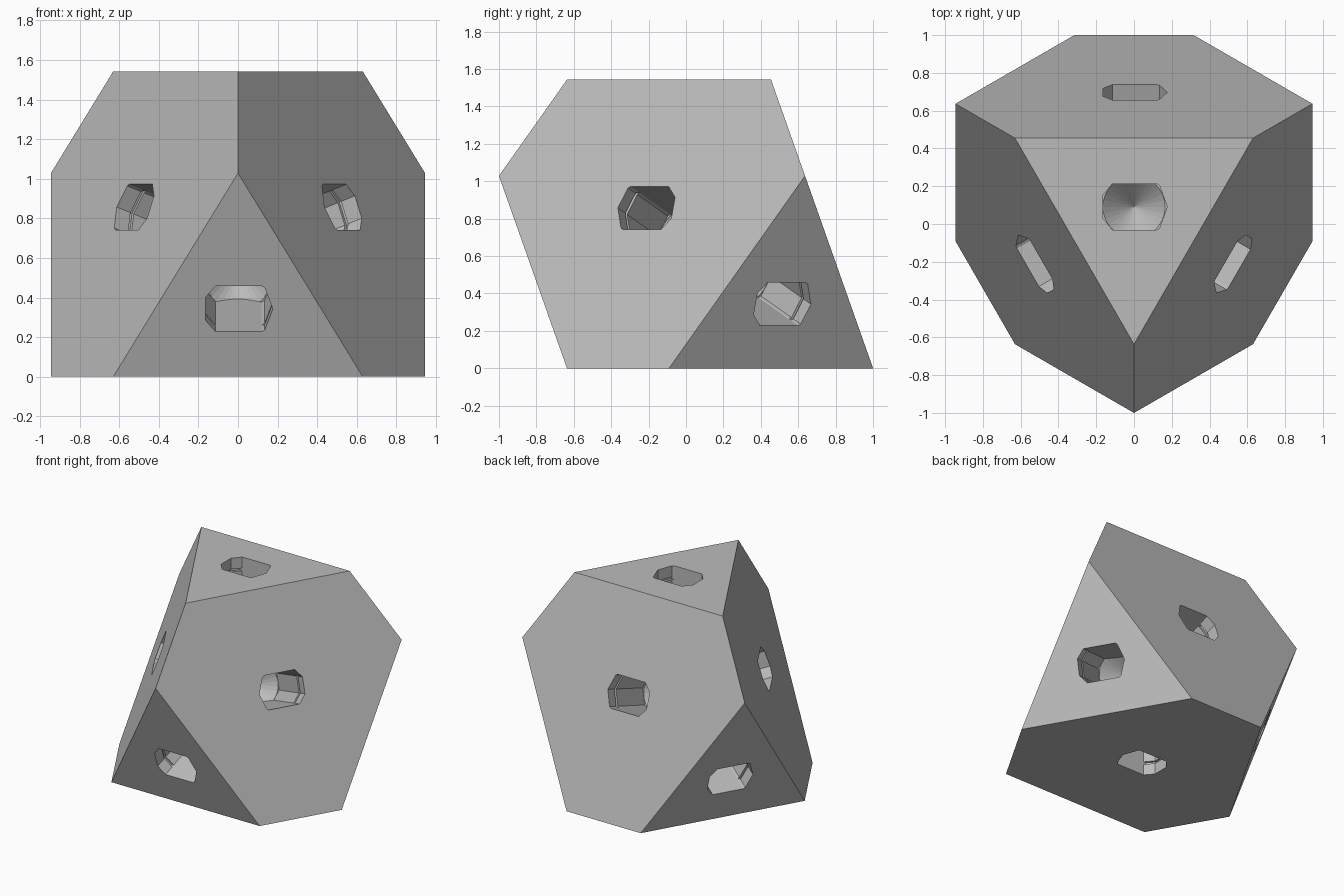
import bpy, bmesh, math
from mathutils import Vector, Matrix

if "Cube" in bpy.data.objects:
    bpy.data.objects.remove(bpy.data.objects["Cube"])

SIDE = 1.26                       # edge of the cut-corner triangles
EDGE = SIDE * 2.5                 # edge of the uncut tetrahedron
FULL = EDGE * math.sqrt(2 / 3)    # its height
CENTRE = Vector((0, 0.091, FULL / 4))
FAR = FULL * 0.75 - SIDE * math.sqrt(2 / 3)   # centre to triangle faces
NEAR = FULL / 4                               # centre to hexagon faces
FLAT = 0.122                                  # half height of a socket

grey = bpy.data.materials.new("plain_grey")
grey.use_nodes = True
colour = (0.5, 0.5, 0.5, 1)
grey.diffuse_color = colour
grey.node_tree.nodes["Principled BSDF"].inputs["Base Color"].default_value = colour


def make_object(name, bm):
    bmesh.ops.recalc_face_normals(bm, faces=bm.faces)
    mesh = bpy.data.meshes.new(name)
    bm.to_mesh(mesh)
    bm.free()
    mesh.materials.append(grey)
    obj = bpy.data.objects.new(name, mesh)
    bpy.context.collection.objects.link(obj)
    return obj


def slice_off(bm, point, normal):
    """Cut away everything beyond a plane and close the cut."""
    cut = bmesh.ops.bisect_plane(
        bm, geom=bm.verts[:] + bm.edges[:] + bm.faces[:],
        plane_co=point, plane_no=normal, clear_outer=True)
    rim = [e for e in cut["geom_cut"] if isinstance(e, bmesh.types.BMEdge)]
    bmesh.ops.contextual_create(bm, geom=rim)


def lathe(bm, profile, sides):
    """Turn (radius, depth) pairs into a closed solid with flattened sides."""
    rings = []
    for radius, depth in profile:
        count = sides if radius else 1
        rings.append([bm.verts.new((radius * math.cos(math.tau * i / sides),
                                    radius * math.sin(math.tau * i / sides), depth))
                      for i in range(count)])
    for a, b in zip(rings, rings[1:]):
        for i in range(sides):
            j = (i + 1) % sides
            if len(b) == 1:
                bm.faces.new((a[i], a[j], b[0]))
            else:
                bm.faces.new((a[i], a[j], b[j], b[i]))
    bm.faces.new(rings[0][::-1])
    if len(rings[-1]) > 1:
        bm.faces.new(rings[-1])
    for s in (1, -1):
        slice_off(bm, Vector((0, s * FLAT, 0)), Vector((0, s, 0)))


# Directions from the centre to the four tetrahedron corners, with socket width axes
axes = [(Vector((0, 0, 1)), Vector((1, 0, 0)))]
for k in range(3):
    turn = Matrix.Rotation(math.tau * k / 3, 3, "Z")
    axes.append((turn @ Vector((0, -math.sqrt(8) / 3, -1 / 3)), turn @ Vector((1, 0, 0))))

# Body: a tetrahedron with its corners cut off
bm = bmesh.new()
corners = [bm.verts.new(CENTRE + out * FULL * 0.75) for out, _ in axes]
bmesh.ops.convex_hull(bm, input=corners)
for out, _ in axes:
    slice_off(bm, CENTRE + out * FAR, out)
body = make_object("cut_corner_block", bm)


# Sockets: one at the middle of every face, with a thin groove and a conical end
def socket_cutter(name, profile, sides):
    single = bmesh.new()
    lathe(single, profile, sides)
    unit = bpy.data.meshes.new(name + "_unit")
    single.to_mesh(unit)
    single.free()
    bm = bmesh.new()
    for out, across in axes:
        for normal, distance in ((out, FAR), (-out, NEAR)):
            inward = -normal
            frame = Matrix((across, inward.cross(across), inward)).transposed().to_4x4()
            frame.translation = CENTRE + normal * distance
            before = len(bm.verts)
            bm.from_mesh(unit)
            bm.verts.ensure_lookup_table()
            bmesh.ops.transform(bm, matrix=frame, verts=bm.verts[before:])
    bpy.data.meshes.remove(unit)
    cutter = make_object(name, bm)
    cutter.hide_render = True
    return cutter


R = 0.176
shaft = [(R, -0.05), (R, 0.085), (R + 0.014, 0.087), (R + 0.014, 0.103), (R, 0.105), (R, 0.45)]
cutters = [socket_cutter("socket_shaft_cutter", shaft, 9),
           socket_cutter("socket_tip_cutter", [(0.165, 0.42), (0.165, 0.452), (0, 0.615)], 30)]
for cutter in cutters:
    mod = body.modifiers.new(cutter.name, "BOOLEAN")
    mod.operation = "DIFFERENCE"
    mod.solver = "EXACT"
    mod.object = cutter

# Bake the cuts and drop the cutters
depsgraph = bpy.context.evaluated_depsgraph_get()
result = bpy.data.meshes.new_from_object(body.evaluated_get(depsgraph))
body.modifiers.clear()
body.data = result
result.materials.clear()
result.materials.append(grey)
for poly in result.polygons:
    poly.material_index = 0
for cutter in cutters:
    bpy.data.objects.remove(cutter)
